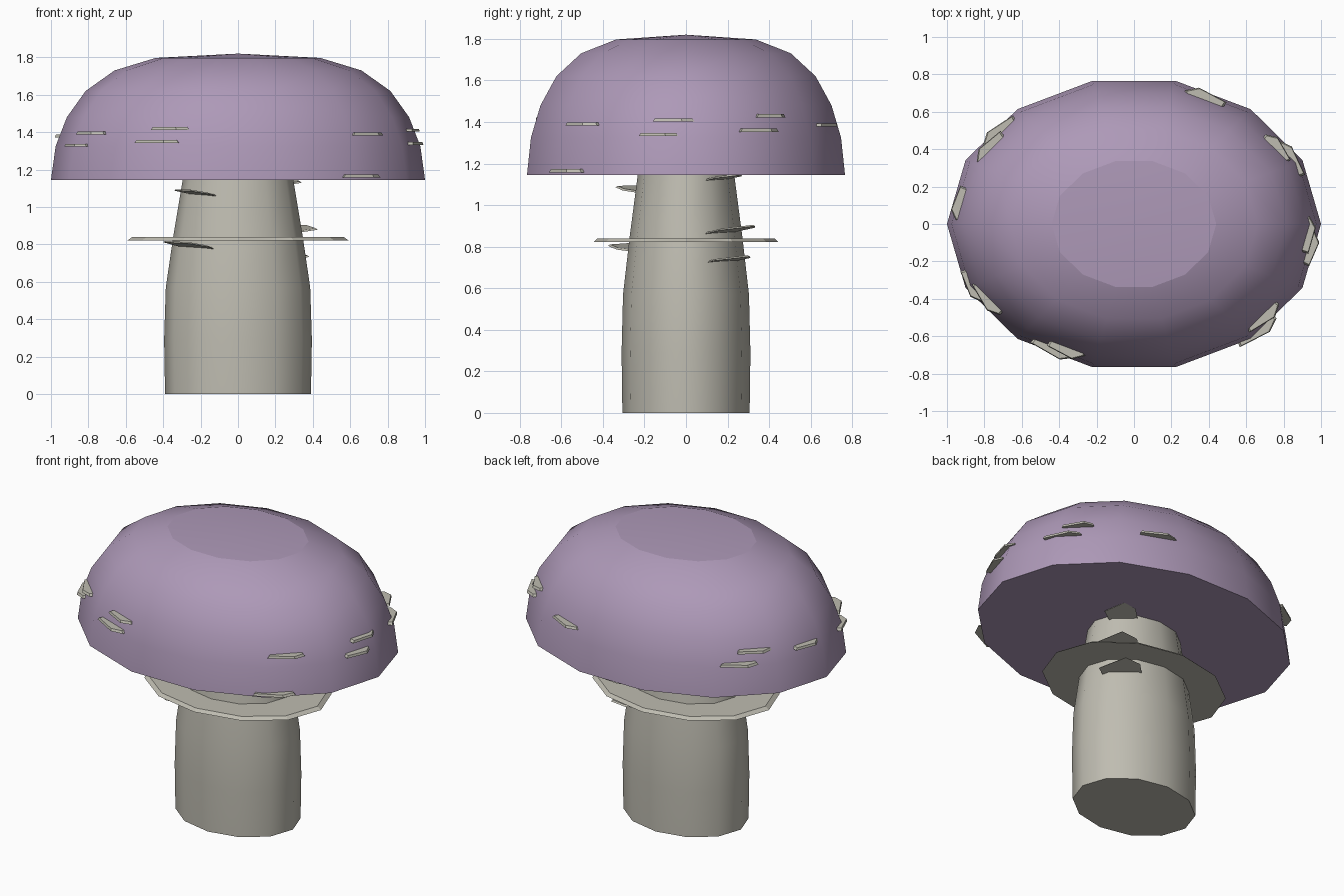
import bpy
import bmesh
import math
from mathutils import Vector

if "Cube" in bpy.data.objects:
    bpy.data.objects.remove(bpy.data.objects["Cube"])

YS = 0.785  # depth of every round section relative to its width


def material(name, rgb):
    m = bpy.data.materials.new(name)
    m.diffuse_color = (*rgb, 1)
    m.use_nodes = True
    m.node_tree.nodes["Principled BSDF"].inputs["Base Color"].default_value = m.diffuse_color
    return m


PURPLE = material("dusty_purple", (0.42, 0.318, 0.477))
STONE = material("pale_stone", (0.52, 0.505, 0.44))


def finish(name, bm, mat):
    bmesh.ops.recalc_face_normals(bm, faces=bm.faces)
    me = bpy.data.meshes.new(name)
    bm.to_mesh(me)
    bm.free()
    me.materials.append(mat)
    ob = bpy.data.objects.new(name, me)
    bpy.context.collection.objects.link(ob)
    return ob


def lathe(name, profile, sides, mat, ys=YS, smooth=True, apex=None):
    """Closed oval turning; both end rims stay sharp."""
    bm = bmesh.new()
    rings = []
    for r, z in profile:
        rings.append([bm.verts.new((r * math.cos(a), ys * r * math.sin(a), z))
                      for a in (2 * math.pi * i / sides for i in range(sides))])
    for lo, hi in zip(rings, rings[1:]):
        for i in range(sides):
            j = (i + 1) % sides
            bm.faces.new((lo[i], lo[j], hi[j], hi[i])).smooth = smooth
    bm.faces.new(rings[0][::-1])
    if apex is None:
        bm.faces.new(rings[-1])
    else:
        tip = bm.verts.new((0, 0, apex))
        for i in range(sides):
            bm.faces.new((rings[-1][i], rings[-1][(i + 1) % sides], tip)).smooth = smooth
    for ring in (rings[0], rings[-1]):
        for i in range(sides):
            bm.edges.get((ring[i], ring[(i + 1) % sides])).smooth = False
    return finish(name, bm, mat)


def flake(name, centre, angle, length, width, tilt=0.0, roll=0.0, thick=0.015):
    """Thin five-sided chip; its broken edge points along the given angle."""
    out = Vector((math.cos(angle), math.sin(angle), math.tan(tilt)))
    side = Vector((-math.sin(angle), math.cos(angle), math.tan(roll)))
    outline = [(-0.42, -0.6), (0.45, -0.6), (0.5, 0.05), (0.22, 0.5), (-0.5, 0.2)]
    bm = bmesh.new()
    layers = []
    for h, s in ((-thick / 2, 1.0), (thick / 2, 0.9)):
        layers.append([bm.verts.new(Vector(centre) + side * u * length * s
                                    + out * v * width * s + Vector((0, 0, h)))
                       for u, v in outline])
    lo, hi = layers
    bm.faces.new(lo[::-1])
    bm.faces.new(hi)
    for i in range(5):
        j = (i + 1) % 5
        bm.faces.new((lo[i], lo[j], hi[j], hi[i]))
    return finish(name, bm, STONE)


# Stem, slightly bulging towards the ground
lathe("stem", [(0.39, 0), (0.395, 0.29), (0.386, 0.57), (0.345, 0.85), (0.295, 1.15)],
      12, STONE)

# Flat collar with a bevelled rim
lathe("collar", [(0.59, 0.822), (0.565, 0.84)], 12, STONE, ys=0.755, smooth=False)

# Domed cap with a shallow facet on top
CAP = [(1.0, 1.145), (0.975, 1.325), (0.915, 1.48), (0.815, 1.62), (0.66, 1.73), (0.44, 1.797)]
lathe("cap", CAP, 14, PURPLE, apex=1.82)


def cap_radius(z):
    for (r0, z0), (r1, z1) in zip(CAP, CAP[1:]):
        if z0 <= z <= z1:
            return r0 + (r1 - r0) * (z - z0) / (z1 - z0)


# Chips around the cap: oval angle, height, length
cap_chips = [
    (206, 1.33, 0.20), (213, 1.395, 0.22), (247, 1.42, 0.21), (243, 1.35, 0.25),
    (-48, 1.165, 0.25), (-42.5, 1.39, 0.22), (-10, 1.34, 0.19), (-4.6, 1.41, 0.20),
    (28, 1.36, 0.23), (34, 1.43, 0.19), (66, 1.385, 0.23),
    (139, 1.34, 0.23), (146, 1.41, 0.21), (171.5, 1.38, 0.19),
]
for n, (deg, z, length) in enumerate(cap_chips):
    t = math.radians(deg)
    r = cap_radius(z) * 0.985
    normal = math.atan2(math.sin(t) / YS, math.cos(t))
    flake(f"cap_chip_{n + 1}", (r * math.cos(t), YS * r * math.sin(t), z),
          normal, length, 0.085)

# Chips curling up from the stem: position, facing angle, length, width, roll
stem_chips = [
    ((-0.24, -0.24, 1.08), 235, 0.20, 0.18, -4),
    ((-0.27, -0.27, 0.80), 245, 0.26, 0.18, -5),
    ((0.26, 0.19, 1.135), 38, 0.18, 0.16, 4),
    ((0.32, 0.23, 0.885), 38, 0.24, 0.20, 4),
    ((0.28, 0.21, 0.74), 38, 0.24, 0.18, 4),
]
for n, (pos, deg, length, width, roll) in enumerate(stem_chips):
    flake(f"stem_chip_{n + 1}", pos, math.radians(deg), length, width,
          math.radians(8), math.radians(roll), 0.008)
